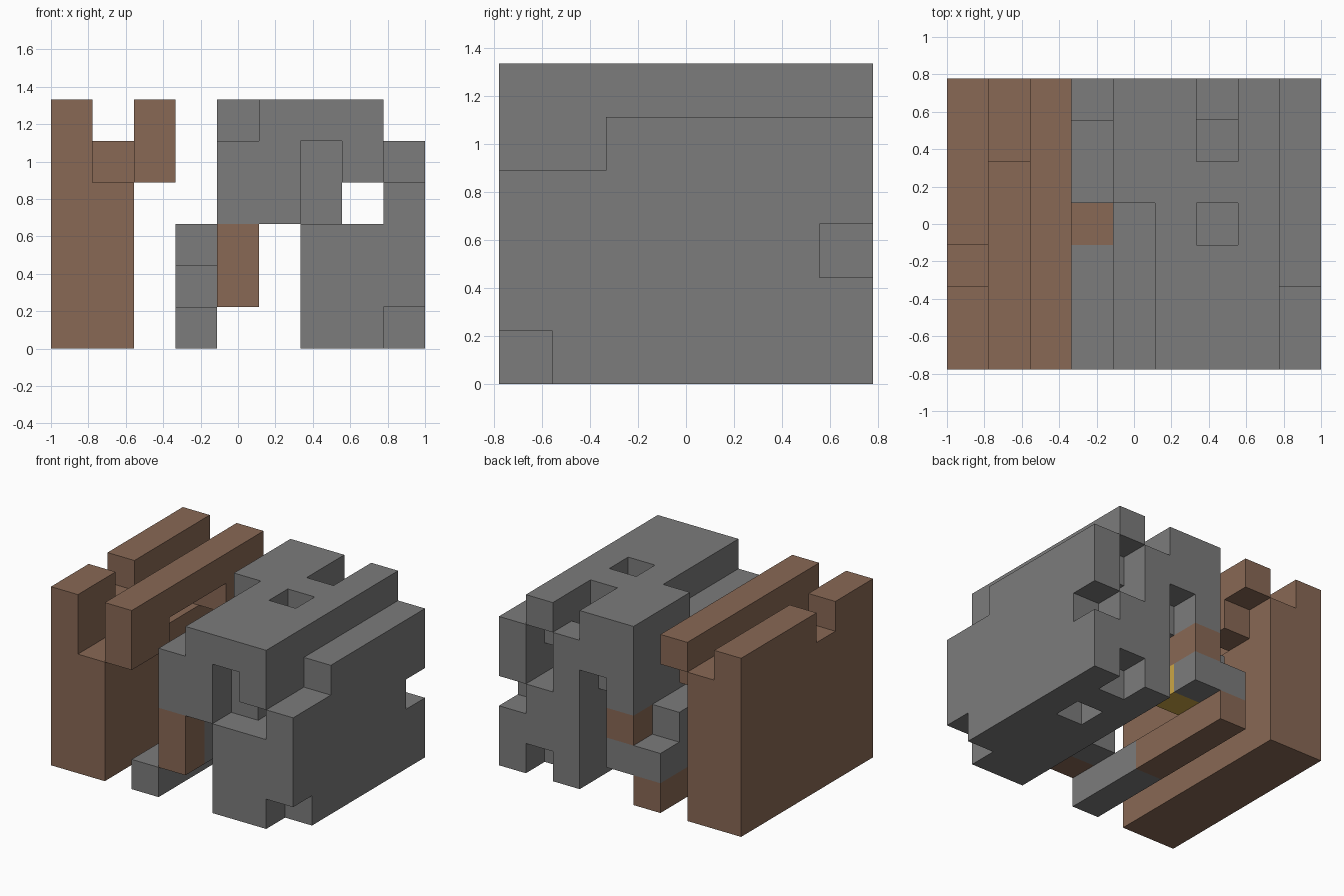
import bpy
import bmesh
from mathutils import Vector

if "Cube" in bpy.data.objects:
    bpy.data.objects.remove(bpy.data.objects["Cube"], do_unlink=True)

UNIT = 2 / 9                       # size of one block
GRID_CENTRE = Vector((4.5, 3.5, 0))


def make_material(name, colour):
    mat = bpy.data.materials.new(name)
    mat.use_nodes = True
    mat.diffuse_color = (*colour, 1)
    mat.node_tree.nodes["Principled BSDF"].inputs["Base Color"].default_value = (*colour, 1)
    return mat


stone = make_material("stone grey", (0.2, 0.2, 0.2))
wood = make_material("wood brown", (0.25, 0.14, 0.09))
glow = make_material("lamp yellow", (0.6, 0.38, 0.06))


def box(columns, rows, layers):
    """Blocks filling the given half-open ranges along x, y and z."""
    return {(x, y, z) for x in range(*columns) for y in range(*rows) for z in range(*layers)}


def cell(x, y, z):
    return {(x, y, z)}


# Brown wall with a notched crest and a low step beside it
wall_outer = box((0, 1), (0, 7), (0, 6)) - cell(0, 2, 5)
wall_inner = box((1, 2), (0, 7), (0, 4))
wall_step = box((1, 2), (5, 7), (4, 5))

# Brown rail overhanging the passage, with its brackets
rail_beam = box((2, 3), (0, 7), (5, 6))
rail_front_bracket = box((2, 3), (0, 2), (4, 5))
rail_rear_bracket = cell(2, 5, 4)

# Grey base, cut by corner notches and a pit underneath
base = box((6, 9), (0, 7), (0, 3))
base -= cell(8, 0, 0) | cell(8, 6, 2) | cell(7, 6, 0) | cell(7, 4, 0)

# Grey outer parapet, lower at the front
parapet = box((8, 9), (0, 7), (3, 5)) - box((8, 9), (0, 2), (4, 5))

# Grey inner wall with a front window and two shafts from the roof
inner_wall = box((6, 7), (0, 7), (3, 6))
inner_wall -= box((6, 7), (0, 1), (3, 5))
inner_wall -= box((6, 7), (5, 7), (5, 6)) | cell(6, 5, 4)
inner_wall -= box((6, 7), (3, 4), (4, 6))

# Grey roof edge above the slot
roof_edge = box((7, 8), (0, 7), (4, 6)) - cell(7, 6, 4)

# Grey lintel over the passage
lintel = box((4, 6), (0, 7), (3, 6))
lintel -= box((4, 5), (0, 4), (5, 6)) | cell(5, 6, 3)

# Floor strip, front pillar and rear bracket inside the passage
floor_front = box((3, 4), (0, 3), (0, 1))
floor_rear = box((3, 4), (3, 7), (0, 1))
pillar_front = box((4, 5), (0, 1), (1, 3))
pillar_back = box((4, 5), (1, 2), (1, 3))
rear_ledge = box((3, 5), (6, 7), (1, 2)) | cell(3, 5, 1)
rear_shelf = box((3, 4), (4, 6), (2, 3))
rear_hanger = box((4, 5), (5, 7), (2, 3))
lamp = cell(4, 5, 1)

PARTS = {
    "brown_wall": (wall_outer | wall_inner | wall_step, wood),
    "brown_rail": (rail_beam | rail_front_bracket | rail_rear_bracket, wood),
    "grey_base": (base, stone),
    "grey_parapet": (parapet, stone),
    "grey_inner_wall": (inner_wall, stone),
    "grey_roof_edge": (roof_edge, stone),
    "grey_lintel": (lintel, stone),
    "floor_front": (floor_front, stone),
    "floor_rear": (floor_rear, wood),
    "pillar_front": (pillar_front, wood),
    "pillar_back": (pillar_back, stone),
    "rear_ledge": (rear_ledge, stone),
    "rear_shelf": (rear_shelf, stone),
    "rear_hanger": (rear_hanger, wood),
    "lamp": (lamp, glow),
}
filled = set().union(*(cells for cells, mat in PARTS.values()))


def add_outer_faces(bm, block):
    """Add each side of a block that no other block covers."""
    middle = Vector(block) + Vector((0.5, 0.5, 0.5)) - GRID_CENTRE
    for axis in range(3):
        for sign in (-1, 1):
            step = [0, 0, 0]
            step[axis] = sign
            if tuple(a + b for a, b in zip(block, step)) in filled:
                continue
            normal = Vector(step) / 2
            u, v = Vector(), Vector()
            u[(axis + 1) % 3] = 0.5
            v[(axis + 2) % 3] = 0.5 * sign
            corners = (-u - v, u - v, u + v, v - u)
            bm.faces.new([bm.verts.new((middle + normal + c) * UNIT) for c in corners])


# Build every part as one clean flat-faced shell
for name, (cells, mat) in PARTS.items():
    bm = bmesh.new()
    for block in sorted(cells):
        add_outer_faces(bm, block)
    bmesh.ops.remove_doubles(bm, verts=bm.verts, dist=UNIT / 100)
    bmesh.ops.dissolve_limit(bm, angle_limit=0.01, verts=bm.verts, edges=bm.edges)
    mesh = bpy.data.meshes.new(name)
    bm.to_mesh(mesh)
    bm.free()
    mesh.materials.append(mat)
    bpy.context.collection.objects.link(bpy.data.objects.new(name, mesh))
